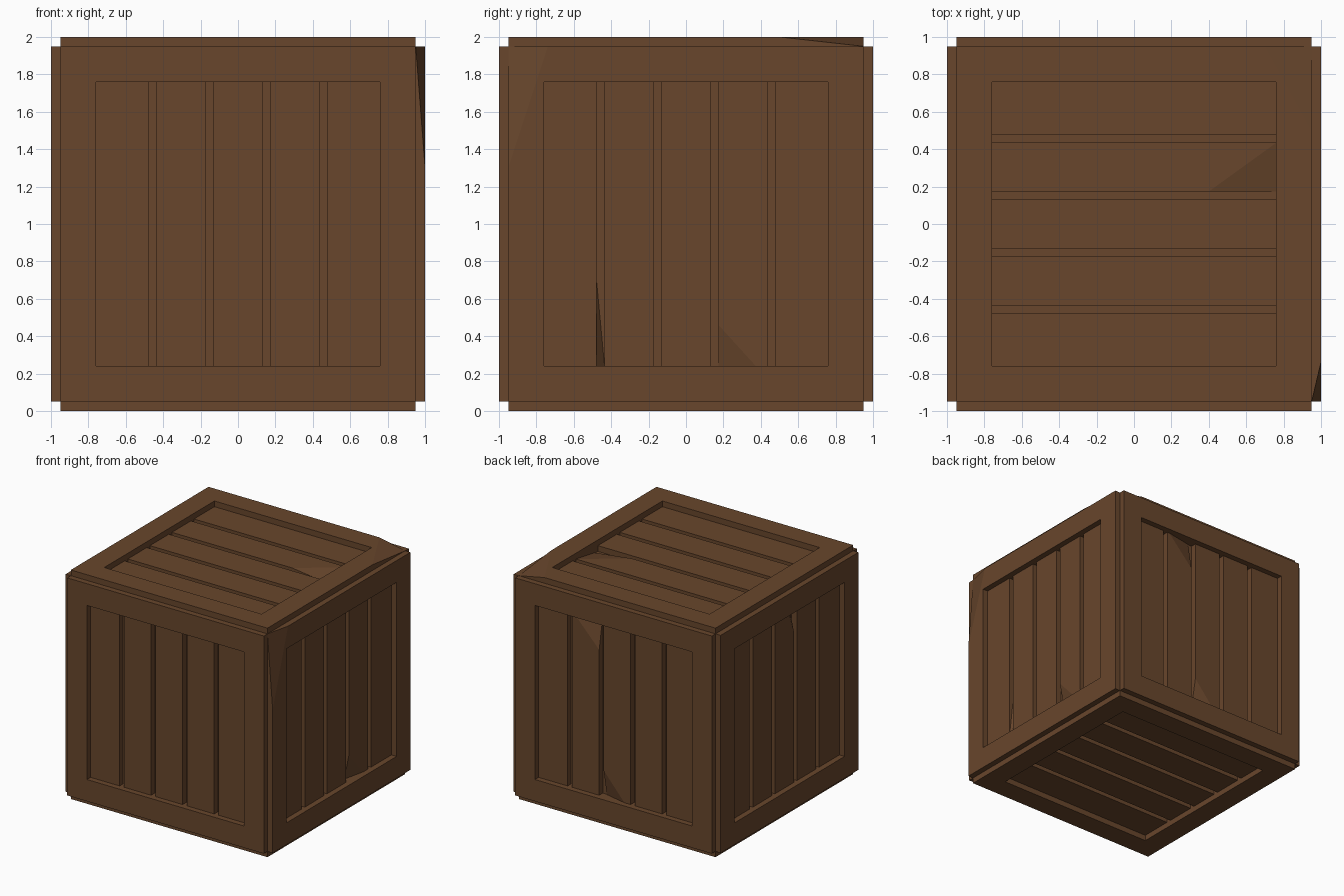
import bpy
import bmesh
from mathutils import Vector

cube = bpy.data.objects.get("Cube")
if cube:
    bpy.data.objects.remove(cube, do_unlink=True)

# Main sizes: notched outer edge, window opening, and the three depths
OUTER, WINDOW = 0.95, 0.76
FRAME_TOP, PLANK_TOP, FLOOR = 1.0, 0.95, 0.90
GROOVES = (-0.457, -0.152, 0.152, 0.457)
HALF_GROOVE = 0.0215

wood = bpy.data.materials.new("brown_wood")
wood.use_nodes = True
BROWN = (0.138, 0.061, 0.025, 1)
wood.diffuse_color = BROWN
bsdf = wood.node_tree.nodes["Principled BSDF"]
bsdf.inputs["Base Color"].default_value = BROWN
bsdf.inputs["Roughness"].default_value = 0.9

X, Y, Z = Vector((1, 0, 0)), Vector((0, 1, 0)), Vector((0, 0, 1))
# Each side: across the planks, along the planks, outward
SIDES = {
    "front": (X, Z, -Y), "back": (X, Z, Y),
    "right": (Y, Z, X), "left": (Y, Z, -X),
    "top": (Y, X, Z), "bottom": (Y, X, -Z),
}


def finish(bm, name, axes=(X, Y, Z)):
    """Place a part built in side coordinates and make it an object."""
    u, v, n = axes
    for vert in bm.verts:
        a, b, c = vert.co
        vert.co = u * a + v * b + n * c + Z
    bmesh.ops.recalc_face_normals(bm, faces=bm.faces)
    mesh = bpy.data.meshes.new(name)
    bm.to_mesh(mesh)
    bm.free()
    mesh.materials.append(wood)
    obj = bpy.data.objects.new(name, mesh)
    bpy.context.collection.objects.link(obj)


def box(bm, low, high):
    low, high = Vector(low), Vector(high)
    verts = bmesh.ops.create_cube(bm, size=1)["verts"]
    for vert in verts:
        vert.co = (low + high) / 2 + vert.co * (high - low)


def chip(bm, a, b, c, corner):
    """Slice off the corner that lies beyond the plane a, b, c."""
    a, b, c, corner = map(Vector, (a, b, c, corner))
    normal = (b - a).cross(c - a).normalized()
    if normal.dot(corner - a) < 0:
        normal.negate()
    bmesh.ops.bisect_plane(bm, geom=bm.verts[:] + bm.edges[:] + bm.faces[:],
                           plane_co=a, plane_no=normal, clear_outer=True)
    rim = [e for e in bm.edges if e.is_boundary]
    bmesh.ops.holes_fill(bm, edges=rim, sides=0)


def ring(bm):
    """Square picture frame with a window."""
    signs = ((-1, -1), (1, -1), (1, 1), (-1, 1))
    section = ((OUTER, FLOOR), (OUTER, FRAME_TOP), (WINDOW, FRAME_TOP), (WINDOW, FLOOR))
    loops = [[bm.verts.new((r * s, r * t, n)) for r, n in section] for s, t in signs]
    for i in range(4):
        p, q = loops[i], loops[(i + 1) % 4]
        for j in range(4):
            k = (j + 1) % 4
            bm.faces.new((p[j], q[j], q[k], p[k]))


# Worn frame corners: cut points and the corner lost
FRAME_CHIPS = {
    "right": ((-OUTER, OUTER, PLANK_TOP), (-0.79, 0.79, 1), (-OUTER, 0.3, 1), (-OUTER, OUTER, 1)),
    "top": ((OUTER, OUTER, PLANK_TOP), (0.79, 0.79, 1), (0.5, OUTER, 1), (OUTER, OUTER, 1)),
}
# Worn plank corners: plank number, across side, end, reach across, reach along
PLANK_CHIPS = {
    "right": [(3, -1, -1, 0.2, 0.22)],
    "left": [(2, -1, 1, 0.08, 0.2)],
    "back": [(3, -1, 1, 0.24, 0.25), (2, 1, -1, 0.2, 0.23)],
    "top": [(3, -1, 1, 0.26, 0.36)],
}

# Inner body forming the groove floors
core = bmesh.new()
box(core, (-FLOOR,) * 3, (FLOOR,) * 3)
finish(core, "inner_box")

for side, axes in SIDES.items():
    # Raised border
    bm = bmesh.new()
    ring(bm)
    if side in FRAME_CHIPS:
        chip(bm, *FRAME_CHIPS[side])
    finish(bm, side + "_frame", axes)

    # Five planks between the grooves
    starts = [-WINDOW] + [g + HALF_GROOVE for g in GROOVES]
    ends = [g - HALF_GROOVE for g in GROOVES] + [WINDOW]
    for i, (lo, hi) in enumerate(zip(starts, ends)):
        bm = bmesh.new()
        box(bm, (lo, -WINDOW, FLOOR), (hi, WINDOW, PLANK_TOP))
        for number, across, end, du, dv in PLANK_CHIPS.get(side, []):
            if number == i:
                u, v = (hi if across > 0 else lo), end * WINDOW
                chip(bm, (u, v, FLOOR + 0.005), (u - across * du, v, PLANK_TOP),
                     (u, v - end * dv, PLANK_TOP), (u, v, PLANK_TOP))
        finish(bm, f"{side}_plank_{i + 1}", axes)

# Splinter leaning into the first groove of the right side
bm = bmesh.new()
u0, u1 = GROOVES[0] - HALF_GROOVE, GROOVES[0] + HALF_GROOVE
for co in ((u0, -WINDOW, PLANK_TOP), (u0, -WINDOW, FLOOR),
           (u1, -WINDOW, FLOOR), (u0, -0.3, FLOOR)):
    bm.verts.new(co)
bmesh.ops.convex_hull(bm, input=bm.verts)
finish(bm, "right_splinter", SIDES["right"])
